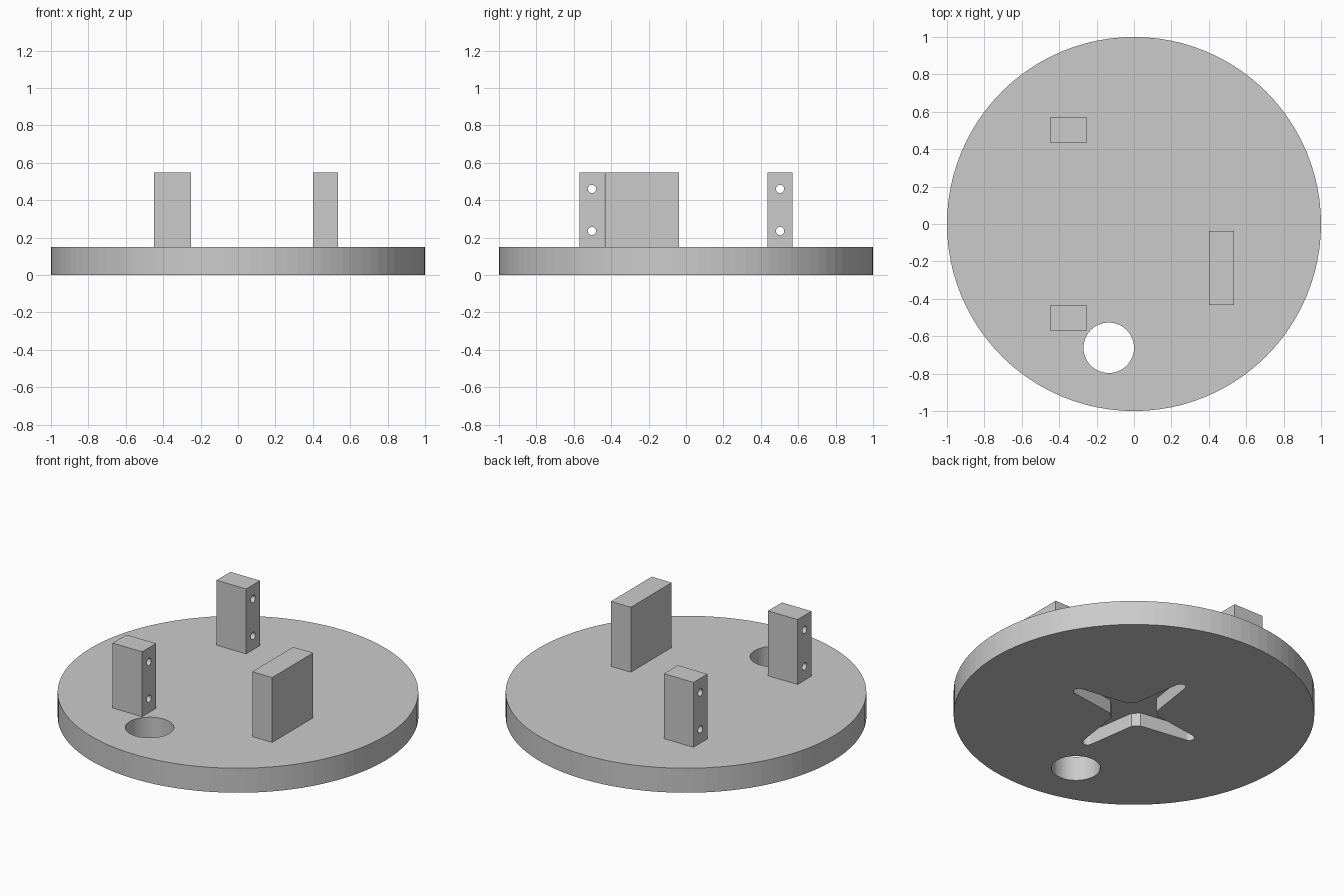
import bpy, bmesh, math
from mathutils import Matrix, Vector

old = bpy.data.objects.get("Cube")
if old:
    bpy.data.objects.remove(old)

grey = bpy.data.materials.new("light grey")
grey.use_nodes = True
GREY = (0.6, 0.6, 0.6, 1)
grey.diffuse_color = GREY
grey.node_tree.nodes["Principled BSDF"].inputs["Base Color"].default_value = GREY


def finish(name, bm):
    bmesh.ops.recalc_face_normals(bm, faces=bm.faces)
    mesh = bpy.data.meshes.new(name)
    bm.to_mesh(mesh)
    bm.free()
    mesh.materials.append(grey)
    ob = bpy.data.objects.new(name, mesh)
    bpy.context.collection.objects.link(ob)
    return ob


def cylinder(name, radius, depth, centre, sides, axis="Z"):
    bm = bmesh.new()
    turn = Matrix.Rotation(math.pi / 2, 4, "Y") if axis == "X" else Matrix()
    bmesh.ops.create_cone(bm, cap_ends=True, segments=sides, radius1=radius, radius2=radius,
                          depth=depth, matrix=Matrix.Translation(centre) @ turn)
    return finish(name, bm)


def box(name, low, high):
    low, high = Vector(low), Vector(high)
    bm = bmesh.new()
    bmesh.ops.create_cube(bm, size=1, matrix=Matrix.Translation((low + high) / 2)
                          @ Matrix.Diagonal((high - low).to_4d()))
    return finish(name, bm)


def prism(name, outline, z0, z1):
    bm = bmesh.new()
    face = bm.faces.new([bm.verts.new((x, y, z0)) for x, y in outline])
    new = bmesh.ops.extrude_face_region(bm, geom=[face])["geom"]
    bmesh.ops.translate(bm, vec=(0, 0, z1 - z0),
                        verts=[v for v in new if isinstance(v, bmesh.types.BMVert)])
    return finish(name, bm)


def cut(ob, cutters):
    # Subtract each cutter, bake the result, then discard the cutters
    for c in cutters:
        mod = ob.modifiers.new("cut", "BOOLEAN")
        mod.operation, mod.solver, mod.object = "DIFFERENCE", "EXACT", c
    bpy.context.view_layer.update()
    graph = bpy.context.evaluated_depsgraph_get()
    ob.data = bpy.data.meshes.new_from_object(ob.evaluated_get(graph))
    ob.modifiers.clear()
    for c in cutters:
        bpy.data.objects.remove(c)


# Cross-shaped recess: four tapered, round-ended arms around a small hub
HUB, ROOT, TIP, REACH = 0.13, 0.073, 0.03, 0.43
root_x = math.sqrt(HUB ** 2 - ROOT ** 2)
arm = [(root_x, -ROOT)]
for i in range(9):
    a = math.pi * (i / 8 - 0.5)
    arm.append((REACH - TIP + TIP * math.cos(a), TIP * math.sin(a)))
arm.append((root_x, ROOT))
arm.append((HUB * math.cos(math.pi / 4), HUB * math.sin(math.pi / 4)))
cross = []
for k in range(4):
    spin = Matrix.Rotation(k * math.pi / 2, 2)
    cross += [spin @ Vector(p) for p in arm]

# Round base plate with a through hole and the recess underneath
TOP = 0.15
plate = cylinder("base_plate", 1, TOP, (0, 0, TOP / 2), 96)
cut(plate, [cylinder("hole_cutter", 0.135, 1, (-0.135, -0.662, 0), 48),
            prism("recess_cutter", cross, -0.1, 0.083)])

# Pair of posts, each drilled through twice
for name, side in (("front_post", -1), ("back_post", 1)):
    y = side * 0.503
    post = box(name, (-0.45, y - 0.067, TOP), (-0.25, y + 0.067, 0.547))
    cut(post, [cylinder("drill", 0.022, 1, (-0.35, y, z), 24, "X") for z in (0.235, 0.46)])

# Solid support block
box("support_block", (0.4, -0.433, TOP), (0.535, -0.038, 0.547))
